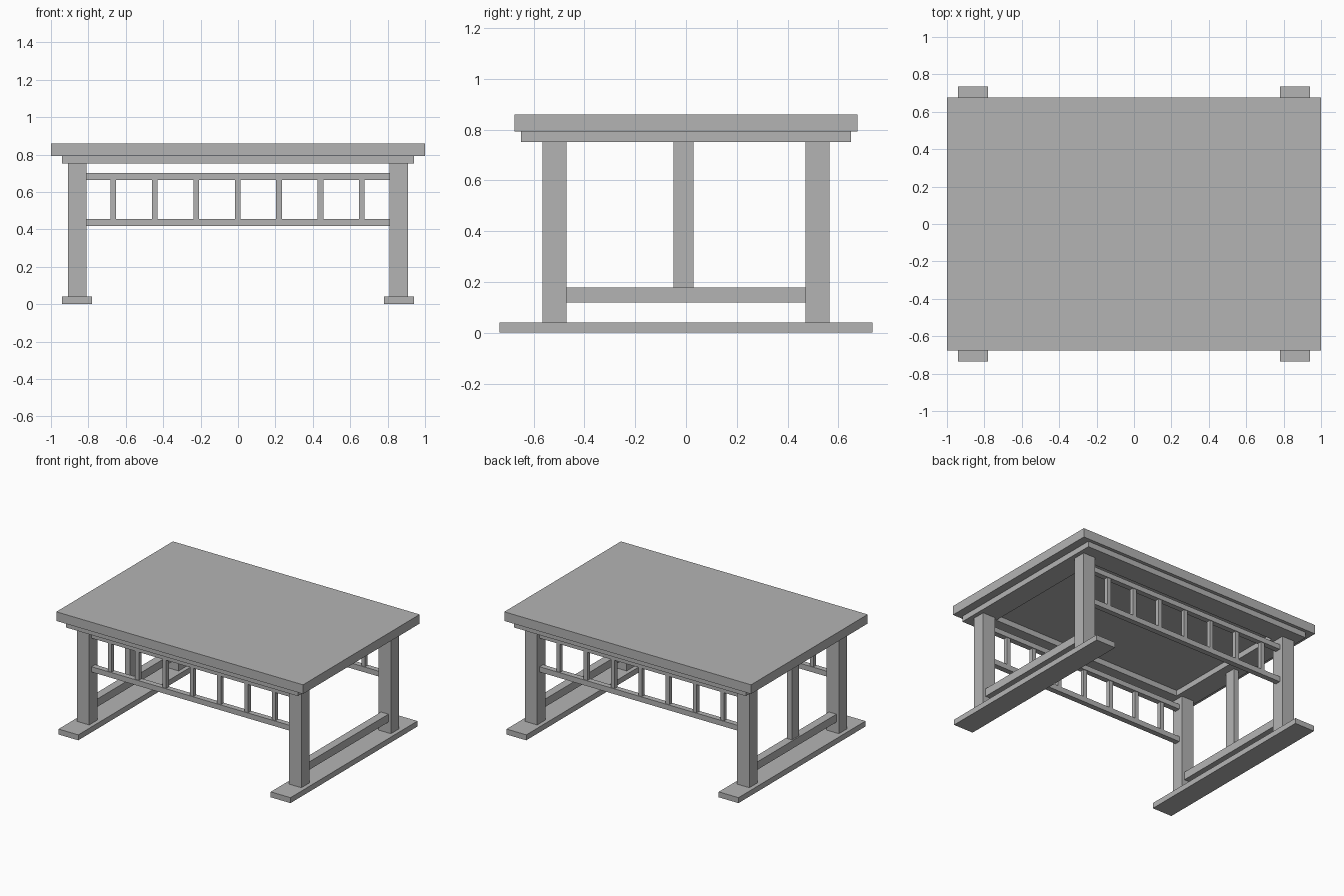
import bpy

# Remove the default cube
cube = bpy.data.objects.get("Cube")
if cube:
    bpy.data.objects.remove(cube, do_unlink=True)

GREY = (0.456, 0.456, 0.456, 1)
mat = bpy.data.materials.new("plain grey")
mat.use_nodes = True
mat.diffuse_color = GREY
mat.node_tree.nodes["Principled BSDF"].inputs["Base Color"].default_value = GREY


def box(name, x, y, z):
    """Box spanning the (low, high) range on each axis."""
    bpy.ops.mesh.primitive_cube_add(size=1)
    ob = bpy.context.object
    ob.name = ob.data.name = name
    for v in ob.data.vertices:
        v.co = [lo + (c + 0.5) * (hi - lo) for c, (lo, hi) in zip(v.co, (x, y, z))]
    ob.data.materials.append(mat)
    return ob


def around(centre, width):
    return (centre - width / 2, centre + width / 2)


BEAM_X, LEG_Y, RAIL_Y = 0.86, 0.518, 0.518
FOOT_TOP, APRON_Z, TOP_Z = 0.04, 0.752, 0.793

# Table top
box("table_top", (-1, 1), (-0.675, 0.675), (TOP_Z, 0.86))

for side, s in (("left", 1), ("right", -1)):
    x = s * BEAM_X
    # End frame: foot, apron beam and low stretcher
    box(f"{side}_foot", around(x, 0.16), (-0.735, 0.735), (0, FOOT_TOP))
    box(f"{side}_apron", around(x, 0.16), (-0.65, 0.65), (APRON_Z, TOP_Z))
    box(f"{side}_stretcher", around(x, 0.06), (-0.47, 0.47), (0.12, 0.178))
    for end, e in (("front", -1), ("back", 1)):
        box(f"{end}_{side}_leg", around(x, 0.1), around(e * LEG_Y, 0.095),
            (FOOT_TOP, APRON_Z))

# Single centre post on the right end
box("right_centre_post", around(-BEAM_X, 0.04), (-0.05, 0.03), (0.178, APRON_Z))

for end, e in (("front", -1), ("back", 1)):
    # Long apron beam between the end beams
    box(f"{end}_apron", (-0.78, 0.78), around(e * 0.57, 0.16), (APRON_Z, TOP_Z))
    # Railing: two rails with evenly spaced balusters
    y = e * RAIL_Y
    box(f"{end}_upper_rail", (-0.81, 0.81), around(y, 0.04), (0.665, 0.702))
    box(f"{end}_lower_rail", (-0.81, 0.81), around(y, 0.04), (0.417, 0.456))
    for i in range(-3, 4):
        box(f"{end}_baluster_{i + 4}", around(i * 0.2215 - 0.002, 0.03),
            around(y, 0.03), (0.456, 0.665))
